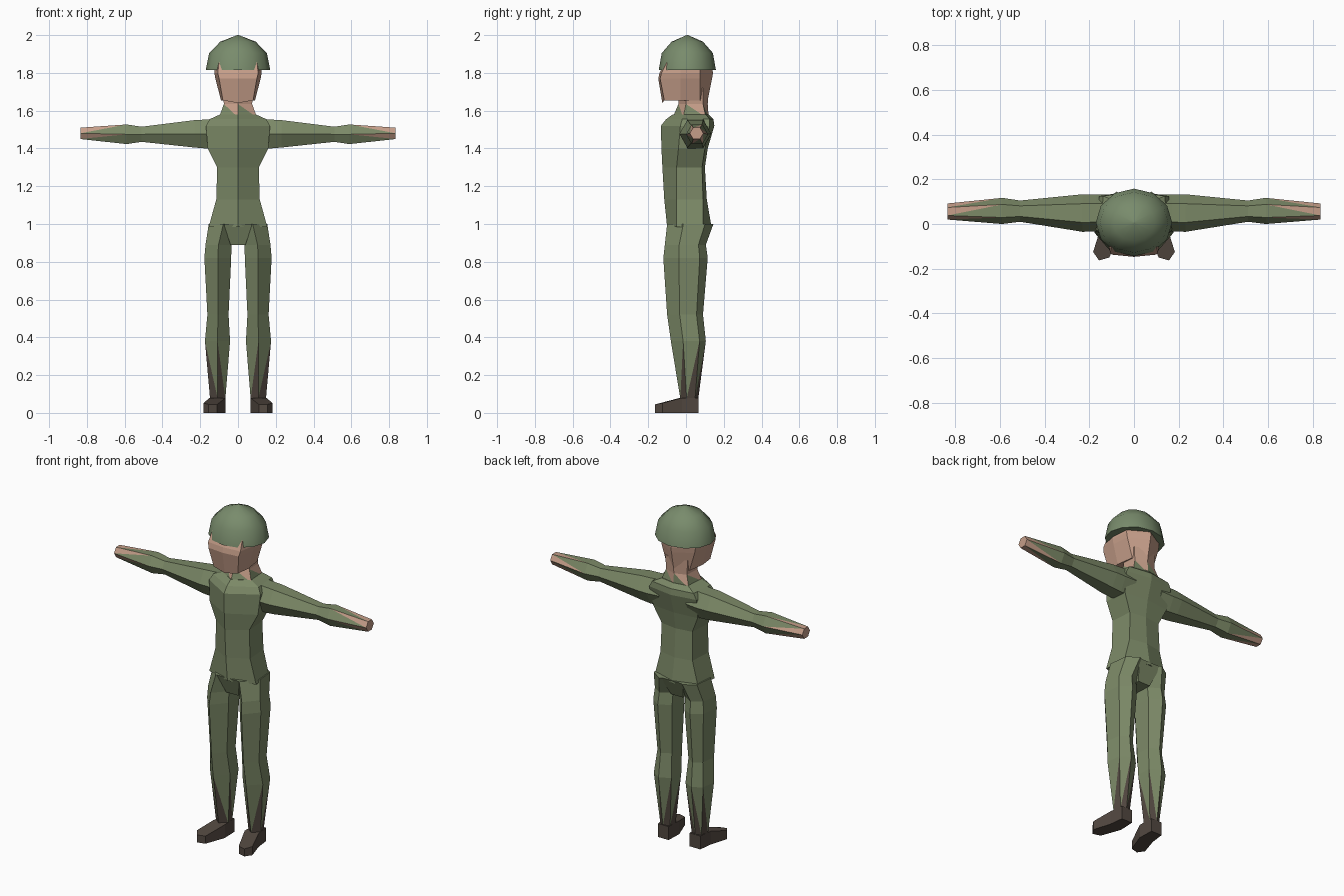
import bpy, bmesh, math

if "Cube" in bpy.data.objects:
    bpy.data.objects.remove(bpy.data.objects["Cube"])


def material(name, rgb):
    m = bpy.data.materials.new(name)
    m.diffuse_color = (*rgb, 1)
    m.use_nodes = True
    m.node_tree.nodes["Principled BSDF"].inputs["Base Color"].default_value = m.diffuse_color
    return m


UNIFORM = material("uniform_green", (0.20, 0.25, 0.135))
HELMET = material("helmet_green", (0.19, 0.26, 0.15))
SKIN = material("skin", (0.56, 0.34, 0.25))
BOOT = material("boot_brown", (0.085, 0.065, 0.052))


def loft(name, rings, mats, zigzag=None):
    """Skin a list of rings; the zigzag band switches colour along triangle spikes."""
    bm = bmesh.new()
    vs = [[bm.verts.new(p) for p in r] for r in rings]
    n = len(rings[0])

    def face(verts, idx):
        bm.faces.new(verts).material_index = idx

    for k in range(len(vs) - 1):
        a, b = vs[k], vs[k + 1]
        for i in range(n):
            j = (i + 1) % n
            if k == zigzag:
                face((a[i], a[j], b[i]), 0)
                face((a[j], b[j], b[i]), 1)
            else:
                face((a[i], a[j], b[j], b[i]), 0)
    face(vs[0][::-1], 0)
    face(vs[-1], len(mats) - 1)
    bmesh.ops.recalc_face_normals(bm, faces=bm.faces[:])
    me = bpy.data.meshes.new(name)
    bm.to_mesh(me)
    bm.free()
    for m in mats:
        me.materials.append(m)
    ob = bpy.data.objects.new(name, me)
    bpy.context.collection.objects.link(ob)
    return ob


def body_ring(z, x, yf, ys, yb, yc):
    """Six-sided symmetric section with a front ridge and a spine."""
    return [(0, yf, z), (x, ys, z), (x * 0.92, yb, z),
            (0, yc, z), (-x * 0.92, yb, z), (-x, ys, z)]


# Torso
loft("torso", [body_ring(*r) for r in (
    (0.985, 0.155, -0.10, -0.05, 0.09, 0.135),
    (1.13, 0.115, -0.115, -0.05, 0.09, 0.11),
    (1.30, 0.11, -0.125, -0.05, 0.085, 0.10),
    (1.40, 0.16, -0.13, -0.04, 0.10, 0.115),
    (1.52, 0.17, -0.133, -0.03, 0.125, 0.15),
    (1.555, 0.15, -0.105, -0.02, 0.125, 0.145),
    (1.58, 0.095, -0.07, -0.01, 0.105, 0.12))], [UNIFORM])

# Pelvis wedge between the legs
loft("pelvis", [
    [(-0.075, -0.095, 1.0), (0.075, -0.095, 1.0), (0.075, 0.135, 1.0), (-0.075, 0.135, 1.0)],
    [(-0.04, -0.055, 0.89), (0.04, -0.055, 0.89), (0.04, 0.085, 0.89), (-0.04, 0.085, 0.89)]],
    [UNIFORM])

# Neck with a pointed collar
loft("neck", [body_ring(*r) for r in (
    (1.565, 0.10, -0.07, -0.015, 0.105, 0.12),
    (1.635, 0.075, -0.04, 0.0, 0.09, 0.115),
    (1.72, 0.08, -0.04, 0.0, 0.09, 0.12))], [UNIFORM, SKIN], zigzag=0)
neck = bpy.data.objects["neck"]
for p in neck.data.polygons:
    if p.center.z > 1.65:
        p.material_index = 1


def head_ring(z, wf, yf, wm, wb, yb):
    """Eight-sided head section, flat face in front."""
    half = [(wf, yf + 0.01), (wm, -0.03), (wb, 0.075)]
    return ([(0, yf, z)] + [(x, y, z) for x, y in half] + [(0, yb, z)]
            + [(-x, y, z) for x, y in half[::-1]])


# Head; the lower ring is the jaw
head = [head_ring(*r) for r in (
    (1.86, 0.10, -0.11, 0.12, 0.11, 0.13),
    (1.80, 0.107, -0.14, 0.125, 0.115, 0.143),
    (1.77, 0.10, -0.147, 0.12, 0.11, 0.138),
    (1.655, 0.08, -0.125, 0.09, 0.075, 0.115))]
x, y, z = head[-1][0]
head[-1][0] = (x, y, 1.64)
loft("head", head, [SKIN])

# Helmet dome
SEG = 12
helmet = [[(r * math.cos(2 * math.pi * i / SEG), 0.007 + 0.885 * r * math.sin(2 * math.pi * i / SEG), z)
           for i in range(SEG)]
          for z, r in ((1.815, 0.171), (1.905, 0.153), (1.965, 0.094), (2.0, 0.004))]
ob = loft("helmet", helmet, [HELMET])
bpy.context.view_layer.objects.active = ob
ob.select_set(True)
bpy.ops.object.shade_smooth_by_angle(angle=math.radians(50))


def leg_ring(s, z, xi, xo, yf, yb):
    """Six-sided leg section with front and back ridges."""
    xm = xi + (xo - xi) * 0.5
    ya, yc = yf + (yb - yf) * 0.35, yf + (yb - yf) * 0.82
    return [(s * px, py, z) for px, py in (
        (xm, yf), (xo, ya), (xo - 0.012, yc), (xm, yb), (xi + 0.005, yc), (xi, ya))]


def arm_ring(s, x, y0, y1, z0, z1):
    """Six-sided arm section, flat on top and below."""
    d, zm = (y1 - y0) * 0.25, (z0 + z1) / 2
    return [(s * x, y, z) for y, z in (
        (y0, zm), (y0 + d, z1), (y1 - d, z1), (y1, zm), (y1 - d, z0), (y0 + d, z0))]


for s, side in ((1, "left"), (-1, "right")):
    # Trouser leg, meeting the boot in long spikes
    loft(side + "_leg", [leg_ring(s, *r) for r in (
        (1.0, 0.0, 0.155, -0.10, 0.145),
        (0.89, 0.035, 0.172, -0.112, 0.105),
        (0.82, 0.036, 0.178, -0.12, 0.115),
        (0.52, 0.05, 0.162, -0.10, 0.09),
        (0.38, 0.042, 0.175, -0.08, 0.105),
        (0.075, 0.067, 0.148, -0.03, 0.065))], [UNIFORM, BOOT], zigzag=4)

    # Boot, toes turned outward
    sole = [(0.07, 0.065, 0.08), (0.14, 0.065, 0.08), (0.15, -0.02, 0.08),
            (0.183, -0.125, 0.052), (0.157, -0.163, 0.045), (0.11, -0.15, 0.045),
            (0.066, -0.03, 0.08)]
    loft(side + "_boot", [[(s * x, y, 0) for x, y, h in sole],
                          [(s * x, y, h) for x, y, h in sole]], [BOOT])

    # Sleeve, meeting the hand in long spikes
    loft(side + "_arm", [arm_ring(s, *r) for r in (
        (0.09, -0.03, 0.13, 1.40, 1.56),
        (0.17, -0.033, 0.133, 1.40, 1.553),
        (0.23, -0.035, 0.133, 1.405, 1.55),
        (0.51, 0.01, 0.105, 1.435, 1.515),
        (0.59, 0.0, 0.117, 1.423, 1.527),
        (0.835, 0.02, 0.092, 1.45, 1.51))], [UNIFORM, SKIN], zigzag=4)
